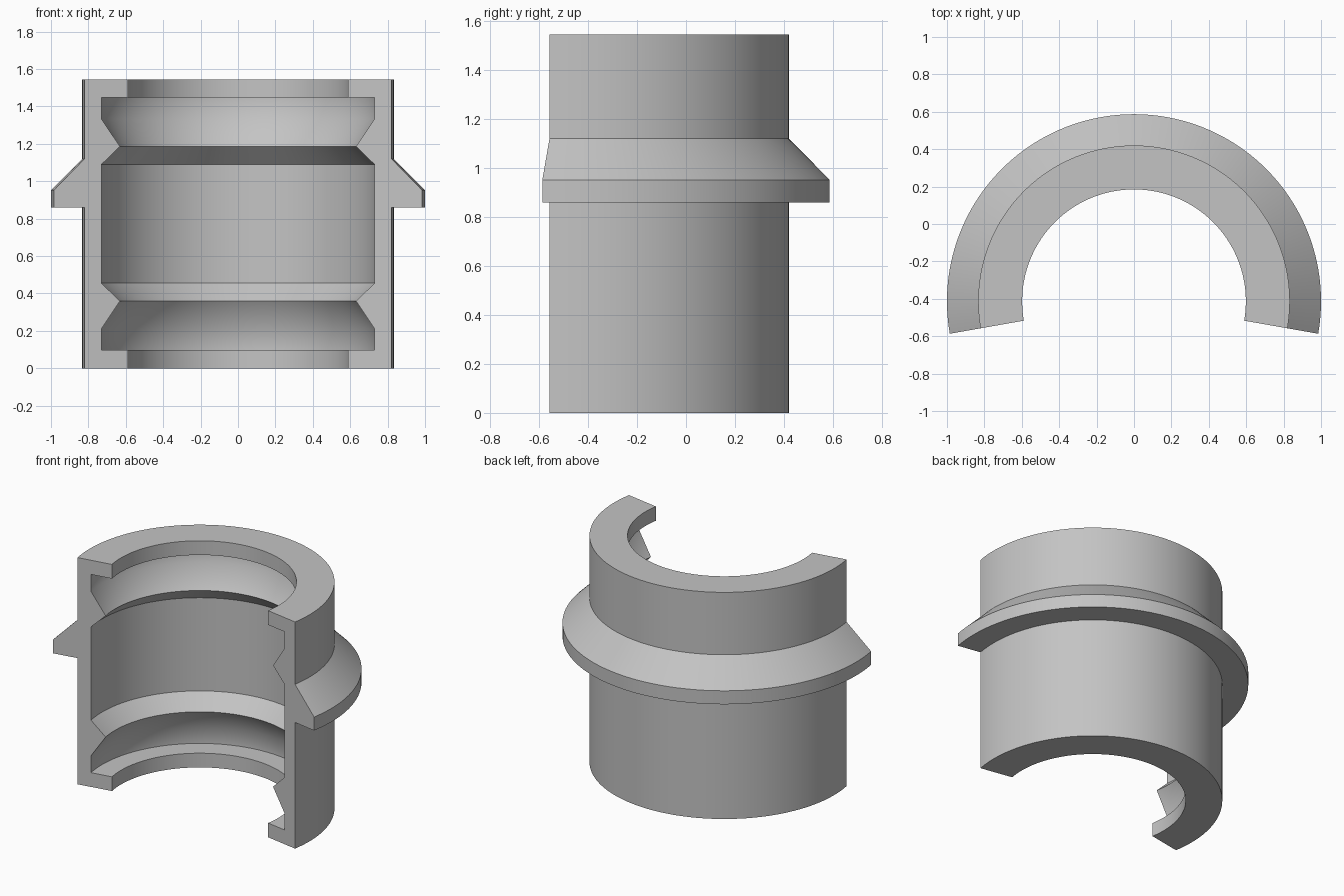
import bpy
import bmesh
from math import radians, cos, sin
from mathutils import Vector

cube = bpy.data.objects.get("Cube")
if cube:
    bpy.data.objects.remove(cube, do_unlink=True)

CENTRE_Y = -0.413   # axis of the sleeve
START, SWEEP, STEPS = radians(-10), radians(200), 100
HEIGHT = 1.545
OUTER, FLANGE, LIP, BORE, RIDGE = 0.833, 1.0, 0.598, 0.741, 0.641

# Cross-section of the wall as (radius, height)
outside = [(OUTER, 0), (OUTER, 0.86), (FLANGE, 0.86), (FLANGE, 0.952),
           (OUTER, 1.12), (OUTER, HEIGHT)]
lower_inside = [(LIP, 0), (LIP, 0.097), (BORE, 0.097), (BORE, 0.212),
                (RIDGE, 0.359), (BORE, 0.455)]
upper_inside = [(r, HEIGHT - z) for r, z in lower_inside]
profile = outside + upper_inside + lower_inside[::-1]

# Sweep the cross-section part of the way round the axis
bm = bmesh.new()
first = [bm.verts.new((r * cos(START), CENTRE_Y + r * sin(START), z))
         for r, z in profile]
edges = [bm.edges.new((a, b)) for a, b in zip(first, first[1:] + first[:1])]
swept = bmesh.ops.spin(bm, geom=first + edges, cent=(0, CENTRE_Y, 0),
                       axis=(0, 0, 1), angle=SWEEP, steps=STEPS)

# Close the two cut ends
last_edges = [e for e in swept["geom_last"] if isinstance(e, bmesh.types.BMEdge)]
bmesh.ops.contextual_create(bm, geom=edges)
bmesh.ops.contextual_create(bm, geom=last_edges)
bmesh.ops.recalc_face_normals(bm, faces=bm.faces)

mesh = bpy.data.meshes.new("cutaway_sleeve")
bm.to_mesh(mesh)
bm.free()
sleeve = bpy.data.objects.new("cutaway_sleeve", mesh)
bpy.context.collection.objects.link(sleeve)

# Plain grey finish
grey = bpy.data.materials.new("plain_grey")
grey.use_nodes = True
colour = (0.55, 0.55, 0.55, 1)
grey.diffuse_color = colour
for node in grey.node_tree.nodes:
    if node.type == "BSDF_PRINCIPLED":
        node.inputs["Base Color"].default_value = colour
mesh.materials.append(grey)

# Smooth round surfaces with crisp rims
bpy.ops.object.select_all(action="DESELECT")
sleeve.select_set(True)
bpy.context.view_layer.objects.active = sleeve
bpy.ops.object.shade_smooth_by_angle(angle=radians(40))
